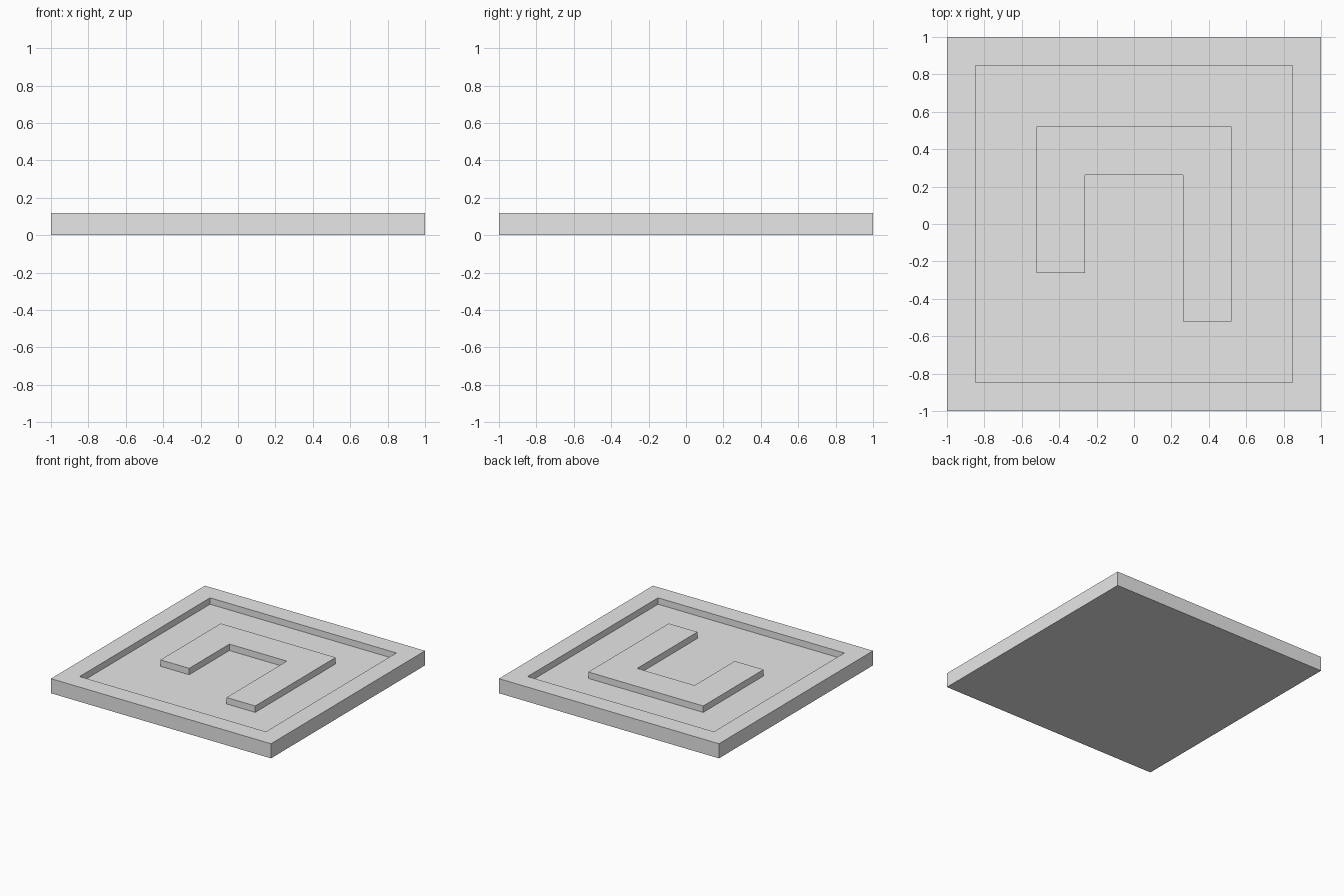
import bpy
import bmesh

cube = bpy.data.objects.get("Cube")
if cube:
    bpy.data.objects.remove(cube, do_unlink=True)

STEP = 0.261      # spacing of the pattern
HEIGHT = 0.12     # full tile height
FLOOR = 0.067     # height of the sunken floor

grey = bpy.data.materials.new("plain grey")
grey.use_nodes = True
grey.diffuse_color = (0.8, 0.8, 0.8, 1)
grey.node_tree.nodes["Principled BSDF"].inputs["Base Color"].default_value = (0.8, 0.8, 0.8, 1)


def prism(bm, outline, bottom, top):
    """Extrude a flat outline upward and return its top face."""
    base = bm.faces.new([bm.verts.new((x, y, bottom)) for x, y in outline])
    walls = bmesh.ops.extrude_face_region(bm, geom=[base], use_keep_orig=True)["geom"]
    for v in (g for g in walls if isinstance(g, bmesh.types.BMVert)):
        v.co.z = top
    bmesh.ops.recalc_face_normals(bm, faces=bm.faces)
    return next(f for f in bm.faces if f.normal.z > 0.9)


def finish(bm, name):
    mesh = bpy.data.meshes.new(name)
    bm.to_mesh(mesh)
    bm.free()
    mesh.materials.append(grey)
    bpy.context.collection.objects.link(bpy.data.objects.new(name, mesh))


# Square tile with a raised border around a sunken floor
bm = bmesh.new()
top = prism(bm, [(-1, -1), (1, -1), (1, 1), (-1, 1)], 0, HEIGHT)
bmesh.ops.inset_individual(bm, faces=[top], thickness=1 - 3 * STEP)
sunken = bmesh.ops.extrude_face_region(bm, geom=[top])["geom"]
for v in (g for g in sunken if isinstance(g, bmesh.types.BMVert)):
    v.co.z = FLOOR
if top.is_valid:
    bmesh.ops.delete(bm, geom=[top], context='FACES_ONLY')
bmesh.ops.recalc_face_normals(bm, faces=bm.faces)
finish(bm, "bordered_tile")

# Hook-shaped ridge, level with the border, one arm longer than the other
hook = [(-2, -1), (-1, -1), (-1, 1), (1, 1), (1, -2), (2, -2), (2, 2), (-2, 2)]
bm = bmesh.new()
prism(bm, [(x * STEP, y * STEP) for x, y in hook], FLOOR - 0.01, HEIGHT)
finish(bm, "hook_ridge")
